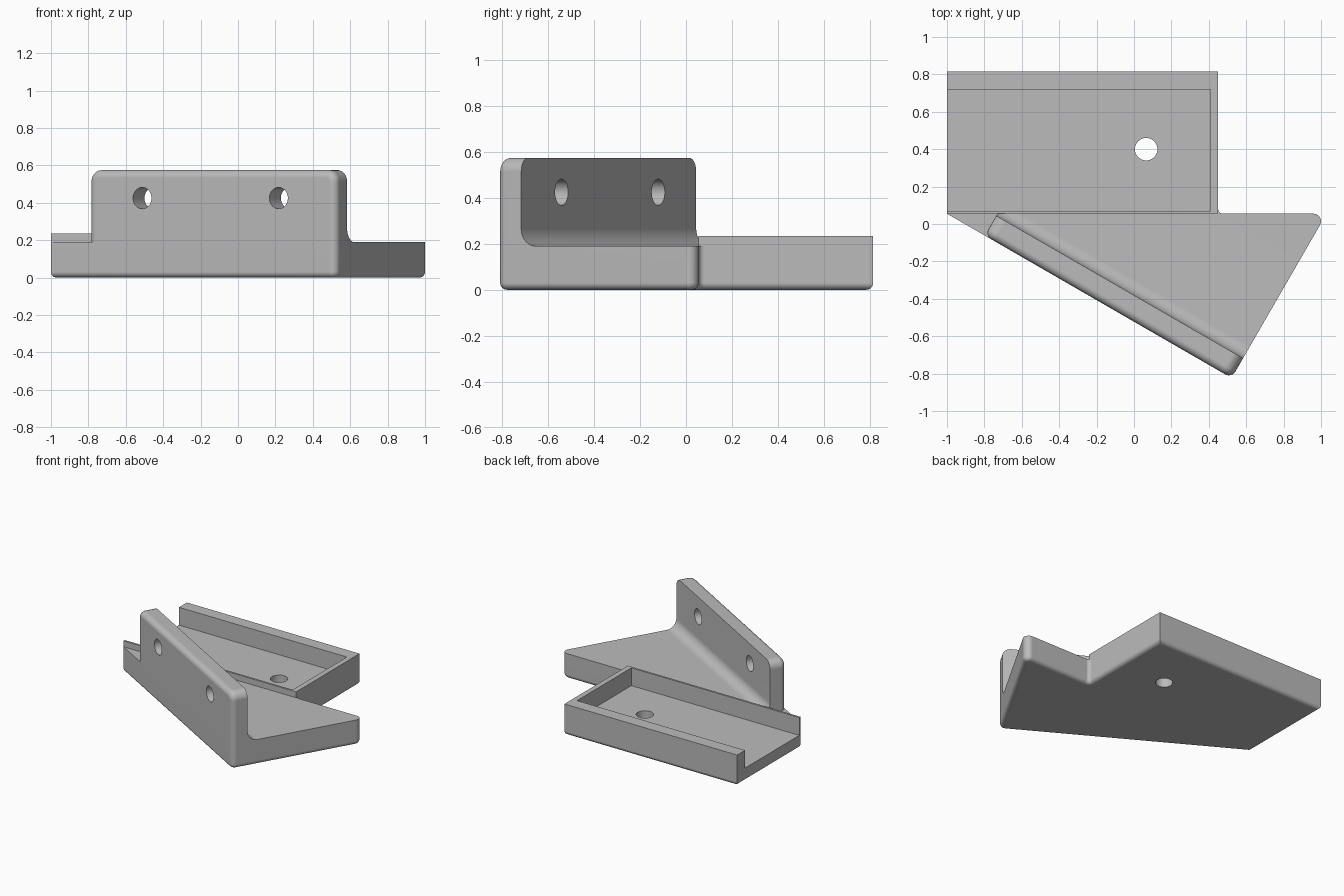
import bpy, bmesh, math
from mathutils import Matrix, Vector

if "Cube" in bpy.data.objects:
    bpy.data.objects.remove(bpy.data.objects["Cube"], do_unlink=True)

grey = bpy.data.materials.new("plain grey")
grey.use_nodes = True
grey.diffuse_color = (0.5, 0.5, 0.5, 1)
grey.node_tree.nodes["Principled BSDF"].inputs["Base Color"].default_value = (0.5, 0.5, 0.5, 1)


def rounded(corners, steps=6):
    """Outline from (x, y, radius) corners."""
    out = []
    for i, (x, y, r) in enumerate(corners):
        p = Vector((x, y))
        if not r:
            out.append(p)
            continue
        a = (Vector(corners[i - 1][:2]) - p).normalized()
        b = (Vector(corners[(i + 1) % len(corners)][:2]) - p).normalized()
        half = a.angle(b) / 2
        c = p + (a + b).normalized() * r / math.sin(half)
        t = r / math.tan(half)
        s, e = (p + a * t - c).normalized(), (p + b * t - c).normalized()
        out += [c + s.slerp(e, k / steps) * r for k in range(steps + 1)]
    return out


def prism(name, pts, z0, z1, place=Matrix(), bevel=0, rule=None):
    """Extruded outline; edges whose two ends satisfy the rule are rounded."""
    bm = bmesh.new()
    face = bm.faces.new([bm.verts.new((p[0], p[1], z0)) for p in pts])
    top = bmesh.ops.extrude_face_region(bm, geom=[face])["geom"]
    for v in top:
        if isinstance(v, bmesh.types.BMVert):
            v.co.z = z1
    if bevel:
        edges = [e for e in bm.edges if rule(e)]
        bmesh.ops.bevel(bm, geom=edges, offset=bevel, segments=6, profile=0.5,
                        affect='EDGES', clamp_overlap=False)
    bm.transform(place)
    bmesh.ops.recalc_face_normals(bm, faces=bm.faces)
    mesh = bpy.data.meshes.new(name)
    bm.to_mesh(mesh)
    bm.free()
    mesh.materials.append(grey)
    ob = bpy.data.objects.new(name, mesh)
    bpy.context.collection.objects.link(ob)
    return ob


def box(name, x0, x1, y0, y1, z0, z1):
    return prism(name, [(x0, y0), (x1, y0), (x1, y1), (x0, y1)], z0, z1)


def rod(name, radius, z0, z1, place):
    ring = [(radius * math.cos(k * math.tau / 48), radius * math.sin(k * math.tau / 48))
            for k in range(48)]
    return prism(name, ring, z0, z1, place)


def combine(target, tool, operation):
    mod = target.modifiers.new(operation.lower(), 'BOOLEAN')
    mod.object, mod.operation, mod.solver = tool, operation, 'EXACT'
    bpy.context.view_layer.objects.active = target
    bpy.ops.object.modifier_apply(modifier=mod.name)
    bpy.data.objects.remove(tool, do_unlink=True)


# Shared sizes; the wall runs along a direction turned 30 degrees
PLATE, FLOOR, RIM, TOP = 0.19, 0.10, 0.235, 0.575
TURN = Matrix.Rotation(math.radians(-30), 4, 'Z')
END, START, FRONT, BACK = 0.864, -0.66, -0.4524, -0.33
front_corner = TURN @ Vector((END, FRONT, 0))
STAND = Matrix.Rotation(math.pi / 2, 4, 'X')

# Base plate with rounded lower edges
outline = rounded([(-1, 0.055, 0), (front_corner.x, front_corner.y, 0.04),
                   (1.0295, 0.055, 0.04), (0.45, 0.055, 0.025),
                   (0.45, 0.815, 0), (-1, 0.815, 0)])
bracket = prism("angled_bracket", outline, 0, PLATE, bevel=0.03,
                rule=lambda e: all(v.co.z < 0.001 for v in e.verts))

# Tray block
combine(bracket, box("tray_block", -1, 0.45, 0.055, 0.815, FLOOR, RIM), 'UNION')

# Upright wall with rounded top corners and rounded front edges
panel = rounded([(START, PLATE, 0), (END, PLATE, 0), (END, TOP, 0.06), (START, TOP, 0.06)])
depth = BACK - FRONT
wall = prism("upright_wall", panel, 0, depth, TURN @ Matrix.Translation((0, BACK, 0)) @ STAND,
             bevel=0.04, rule=lambda e: all(v.co.z > depth - 0.001 for v in e.verts)
             and any(v.co.y > PLATE + 0.001 for v in e.verts))
combine(bracket, wall, 'UNION')

# Concave fillet between wall and plate
R = 0.075
cove = [(BACK - 0.03, PLATE - 0.03), (BACK + R, PLATE - 0.03)]
cove += [(BACK + R - R * math.sin(k * math.pi / 16), PLATE + R - R * math.cos(k * math.pi / 16))
         for k in range(9)]
cove.append((BACK - 0.03, PLATE + R))
along = Matrix(((0, 0, 1), (1, 0, 0), (0, 1, 0))).to_4x4()
combine(bracket, prism("wall_fillet", cove, START, END, TURN @ along), 'UNION')

# Tray recess, open at one end
combine(bracket, box("tray_recess", -1.2, 0.41, 0.07, 0.72, FLOOR, 1), 'DIFFERENCE')

# Screw holes through floor and wall
combine(bracket, rod("floor_hole", 0.06, -0.1, 0.5, Matrix.Translation((0.065, 0.4, 0))), 'DIFFERENCE')
for u in (-0.33, 0.512):
    place = TURN @ Matrix.Translation((u, BACK, 0.425)) @ STAND
    combine(bracket, rod("wall_hole", 0.057, -0.2, 0.3, place), 'DIFFERENCE')

# Clean up and shade
bm = bmesh.new()
bm.from_mesh(bracket.data)
bmesh.ops.remove_doubles(bm, verts=bm.verts, dist=0.0005)
bmesh.ops.dissolve_limit(bm, angle_limit=0.01, verts=bm.verts, edges=bm.edges)
bm.to_mesh(bracket.data)
bm.free()
bpy.ops.object.select_all(action='DESELECT')
bracket.select_set(True)
bpy.context.view_layer.objects.active = bracket
bpy.ops.object.shade_smooth_by_angle(angle=math.radians(30))
weighted = bracket.modifiers.new("weighted_normals", 'WEIGHTED_NORMAL')
weighted.keep_sharp = True
